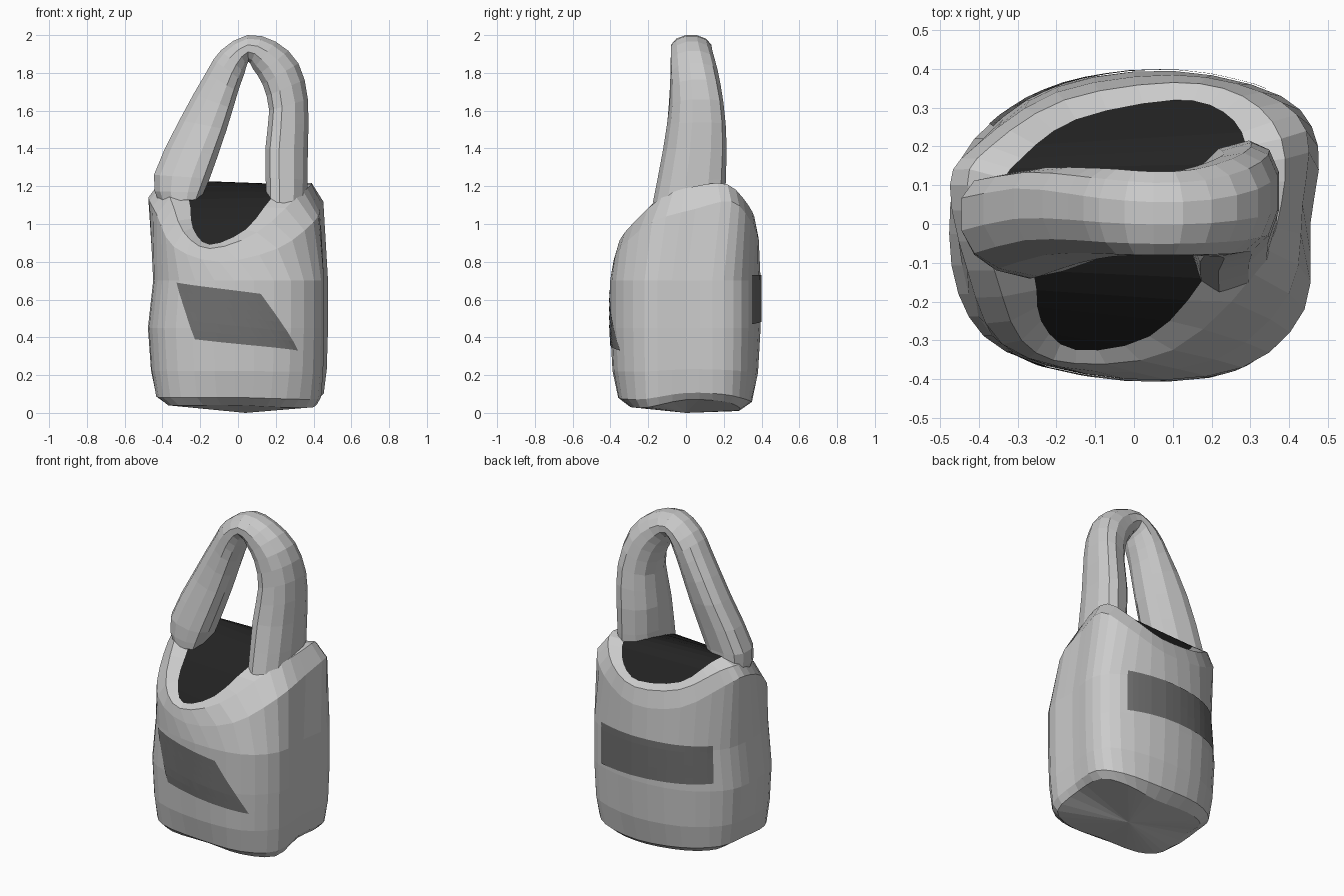
import bpy, bmesh, math
from mathutils import Vector
from mathutils.bvhtree import BVHTree

if "Cube" in bpy.data.objects:
    bpy.data.objects.remove(bpy.data.objects["Cube"])


def material(name, v):
    m = bpy.data.materials.new(name)
    m.diffuse_color = (v, v, v, 1)
    m.use_nodes = True
    m.node_tree.nodes["Principled BSDF"].inputs["Base Color"].default_value = m.diffuse_color
    return m


def make(name, verts, faces, mat=None):
    me = bpy.data.meshes.new(name)
    me.from_pydata([tuple(v) for v in verts], [], faces)
    me.update()
    ob = bpy.data.objects.new(name, me)
    bpy.context.collection.objects.link(ob)
    if mat:
        me.materials.append(mat)
    return ob


def spline(pts, steps, closed):
    """Catmull-Rom through points of any dimension."""
    n = len(pts)
    get = (lambda i: pts[i % n]) if closed else (lambda i: pts[max(0, min(n - 1, i))])
    out = []
    for i in range(n if closed else n - 1):
        for s in range(steps):
            t = s / steps
            out.append([0.5 * (2 * b + (c - a) * t + (2 * a - 5 * b + 4 * c - d) * t * t
                               + (3 * b - a - 3 * c + d) * t ** 3)
                        for a, b, c, d in zip(get(i - 1), get(i), get(i + 1), get(i + 2))])
    if not closed:
        out.append(list(pts[-1]))
    return out


def bridge(rings, n):
    return [(r * n + i, r * n + (i + 1) % n, (r + 1) * n + (i + 1) % n, (r + 1) * n + i)
            for r in range(rings - 1) for i in range(n)]


STEPS = 3
N = 12 * STEPS
dark = material("dark_lining", 0.017)
grey = material("patch_grey", 0.16)

# Outlines, counter-clockwise from the left side
foot = [(-.36, .03, .06), (-.37, -.18, .04), (-.26, -.28, .04), (0, -.29, .04),
        (.22, -.29, .03), (.40, -.20, .03), (.41, 0, .07), (.41, .20, .06),
        (.28, .28, .03), (.08, .28, .01), (-.18, .26, .03), (-.34, .18, .05)]
belly = [(-.46, .05), (-.44, -.18), (-.32, -.33), (-.02, -.40), (.28, -.37), (.44, -.22),
         (.455, 0), (.475, .20), (.38, .33), (.10, .395), (-.20, .355), (-.40, .22)]
shoulder = [(-.475, .10, 1.14), (-.43, -.12, 1.05), (-.34, -.31, .88), (-.10, -.38, .80),
            (.21, -.35, .87), (.40, -.18, 1.01), (.435, .05, 1.08), (.445, .24, 1.12),
            (.33, .34, 1.02), (.10, .385, .92), (-.20, .34, .96), (-.41, .20, 1.10)]
rim_out = [(-.43, .10, 1.20), (-.36, -.12, 1.14), (-.29, -.30, .96), (-.15, -.36, .87),
           (.10, -.325, .955), (.31, -.13, 1.14), (.38, .05, 1.20), (.38, .22, 1.21),
           (.28, .33, 1.10), (.10, .365, 1.02), (-.18, .32, 1.06), (-.37, .20, 1.18)]
rim_in = [(-.34, .08, 1.23), (-.26, -.12, 1.13), (-.24, -.25, .98), (-.15, -.325, .89),
          (.04, -.29, .97), (.18, -.14, 1.14), (.27, .05, 1.20), (.29, .20, 1.20),
          (.23, .29, 1.10), (.10, .32, 1.04), (-.15, .27, 1.08), (-.29, .17, 1.20)]


def level(t, z, wave, left):
    """Ring between foot and belly; left scales the left half."""
    ring = []
    for a, b in zip(foot, belly):
        x = a[0] + (b[0] - a[0]) * t
        ring.append((x * left if x < 0 else x, a[1] + (b[1] - a[1]) * t, z + a[2] * wave))
    return ring


# Bag body: lofted rings from foot to inner rim
levels = [level(0, 0, 1, 1), level(.6, .05, .8, 1.02), level(.88, .21, .3, 1.02),
          level(1, .45, 0, 1.03), level(1, .70, 0, .97), shoulder, rim_out, rim_in]
verts = [p for lv in levels for p in spline(lv, STEPS, True)]
faces = bridge(len(levels), N)
verts.append((.04, 0, 0))
faces += [((i + 1) % N, i, len(verts) - 1) for i in range(N)]
body = make("bag_body", verts, faces)
tree = BVHTree.FromPolygons([Vector(v) for v in verts], faces)

# Dark saddle-shaped inside, strips from left to right
loop = spline(rim_in, STEPS, True)
front, half = 3 * STEPS, N // 2
left = [loop[(front - i) % N] for i in range(half + 1)]
right = [loop[(front + i) % N] for i in range(half + 1)]
k = half + 1
make("dark_inside", left + right, [(i, k + i, k + i + 1, i + 1) for i in range(half)], dark)

# Handle stations: outer x, z, inner x, z, front y, back y
stations = [(-.42, 1.12, -.20, 1.13, -.13, .115), (-.445, 1.26, -.15, 1.24, -.125, .115),
            (-.31, 1.55, -.06, 1.50, -.09, .135), (-.17, 1.80, 0, 1.70, -.08, .14),
            (-.09, 1.92, .035, 1.80, -.08, .14), (.05, 2.0, .055, 1.86, -.08, .135),
            (.20, 1.965, .08, 1.82, -.08, .14), (.32, 1.85, .13, 1.74, -.08, .165),
            (.37, 1.66, .165, 1.60, -.08, .19), (.37, 1.40, .145, 1.40, -.11, .205),
            (.365, 1.10, .15, 1.12, -.165, .195)]
path = spline(stations, 2, False)
M = 12
hv = []
for ox, oz, ix, iz, y0, y1 in path:
    leg = max(0, min(1, (2 - oz) / .4))          # legs are squarer and skewed
    power = 1 - .2 * leg
    for j in range(M):
        a = 2 * math.pi * (j + .5) / M
        c, s = [math.copysign((abs(f) / .966) ** power, f) for f in (math.cos(a), math.sin(a))]
        hv.append(((ox + ix) / 2 + (ox - ix) / 2 * c,
                   (y0 + y1) / 2 + (y1 - y0) / 2 * s + .03 * leg * c,
                   (oz + iz) / 2 + (oz - iz) / 2 * c))
hf = bridge(len(path), M)
hf += [tuple(range(M - 1, -1, -1)), tuple(range(len(hv) - M, len(hv)))]
handle = make("handle", hv, hf)
bm = bmesh.new()
bm.from_mesh(handle.data)
bmesh.ops.recalc_face_normals(bm, faces=bm.faces)
bm.to_mesh(handle.data)
bm.free()


def patch(name, tl, tr, br, bl, nu=16, nv=6):
    """Four-cornered patch pressed outwards onto the body."""
    tl, tr, br, bl = map(Vector, (tl, tr, br, bl))
    pv = []
    for v in range(nv + 1):
        for u in range(nu + 1):
            p = tl.lerp(tr, u / nu).lerp(bl.lerp(br, u / nu), v / nv)
            d = Vector((p.x, p.y, 0)).normalized()
            hit = tree.ray_cast(Vector((0, 0, p.z)), d)[0]
            pv.append((hit if hit else p) + d * .005)
    w = nu + 1
    pf = [(v * w + u, (v + 1) * w + u, (v + 1) * w + u + 1, v * w + u + 1)
          for v in range(nv) for u in range(nu)]
    make(name, pv, pf, grey)


# Front and back patches
patch("front_patch", (-.33, -.33, .69), (.12, -.40, .63), (.32, -.35, .33), (-.23, -.37, .39))
patch("back_patch", (.34, .35, .73), (-.36, .25, .73), (-.36, .25, .50), (.34, .35, .47))
